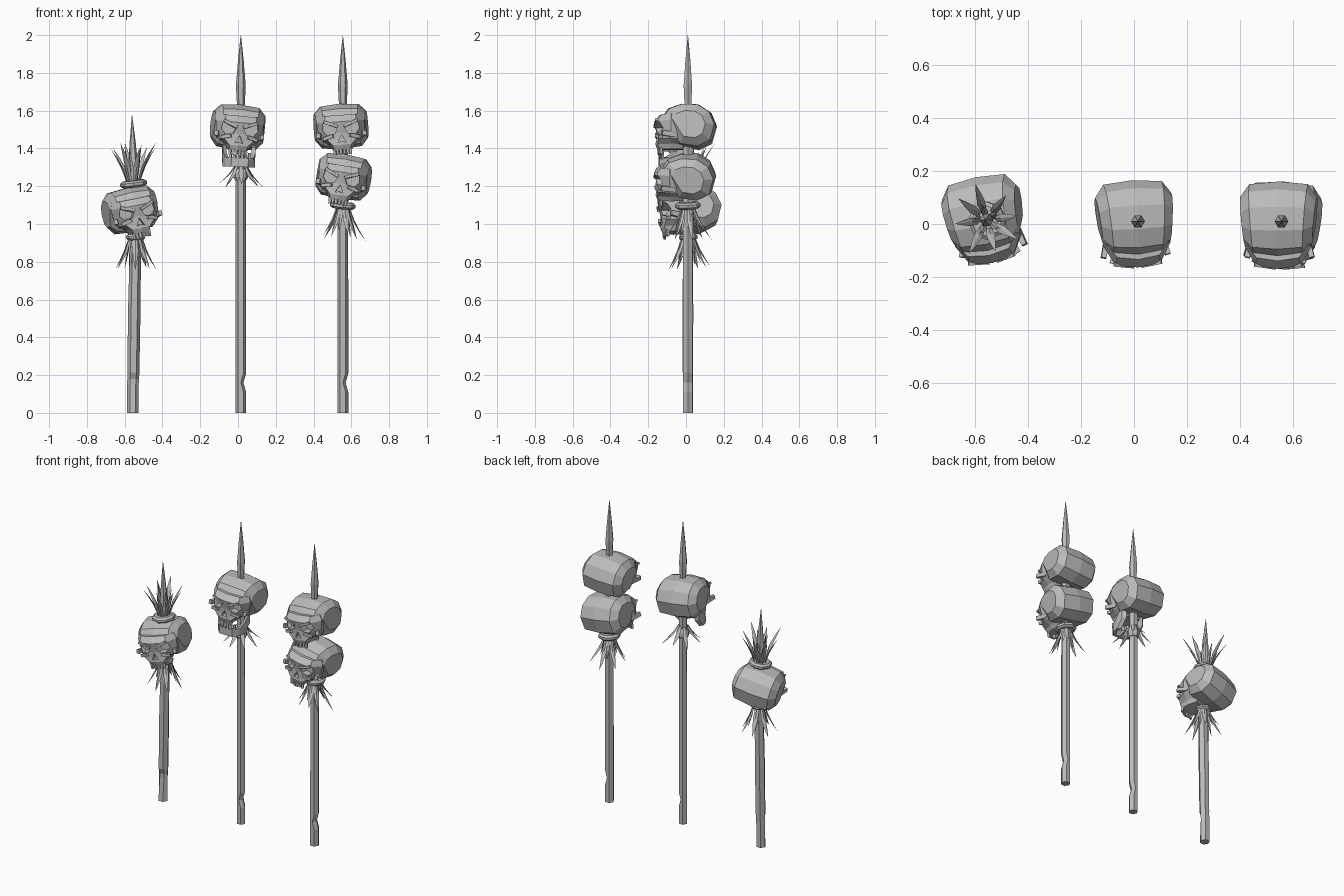
import bpy, bmesh, math, random
from mathutils import Vector, Matrix, Euler

random.seed(4)
cube = bpy.data.objects.get("Cube")
if cube:
    bpy.data.objects.remove(cube)

grey = bpy.data.materials.new("weathered_grey")
grey.use_nodes = True
COLOUR = (0.5, 0.5, 0.5, 1)
grey.diffuse_color = COLOUR
grey.node_tree.nodes["Principled BSDF"].inputs["Base Color"].default_value = COLOUR


def finish(bm, name):
    bmesh.ops.recalc_face_normals(bm, faces=bm.faces[:])
    mesh = bpy.data.meshes.new(name)
    bm.to_mesh(mesh)
    bm.free()
    mesh.materials.append(grey)
    obj = bpy.data.objects.new(name, mesh)
    bpy.context.collection.objects.link(obj)
    return obj


def loft(bm, rings):
    """Skin closed rings of points and cap both ends."""
    loops = [[bm.verts.new(p) for p in ring] for ring in rings]
    n = len(loops[0])
    for a, b in zip(loops, loops[1:]):
        for i in range(n):
            bm.faces.new((a[i], a[(i + 1) % n], b[(i + 1) % n], b[i]))
    bm.faces.new(loops[0])
    bm.faces.new(loops[-1])


def box(bm, centre, size, rot=(0, 0, 0)):
    bmesh.ops.create_cube(bm, size=1, matrix=Matrix.LocRotScale(
        Vector(centre), Euler(rot), Vector(size)))


def circle(x, y, z, r, n=6):
    return [Vector((x + r * math.cos(math.tau * i / n), y + r * math.sin(math.tau * i / n), z))
            for i in range(n)]


# ---- skull parts, centred on the cranium, face towards -y ----
def cranium(bm):
    profile = [(-.125, .05), (-.09, .10), (-.02, .125), (.07, .122), (.135, .08),
               (.165, .01), (.14, -.08), (.07, -.115), (-.03, -.10), (-.08, -.02)]
    rings = []
    for x, s in ((-.135, .6), (-.1, .93), (0, 1), (.1, .93), (.135, .6)):
        ring = []
        for y, z in profile:
            yy, zz = .02 + (y - .02) * s, .01 + (z - .01) * s
            ring.append((x * (1 + yy * .7), yy, zz))
        rings.append(ring)
    loft(bm, rings)


def face_block(bm):
    # height, front half width, side half width, front depth
    levels = [(-.118, .042, .052, -.135), (-.092, .05, .068, -.145), (-.065, .075, .108, -.14),
              (-.03, .08, .122, -.14), (.03, .085, .128, -.152), (.065, .08, .115, -.122)]
    rings = []
    for z, wf, ws, yf in levels:
        half = [(wf, yf), (ws, -.075), (ws * .92, -.01)]
        pts = [(0, yf - .012)] + half + [(-x, y) for x, y in reversed(half)]
        rings.append([(x, y, z) for x, y in pts])
    loft(bm, rings)


def socket_cutter(bm):
    eye = [(.022, -.004), (.092, .026), (.098, -.012), (.075, -.036), (.034, -.032)]
    nose = [(0, -.038), (.021, -.08), (0, -.074), (-.021, -.08)]
    for shape, depth in ((eye, -.1), ([(-x, z) for x, z in eye], -.1), (nose, -.12)):
        loft(bm, [[(x, y, z) for x, z in shape] for y in (-.3, depth)])


def skull_trim(bm):
    for s in (-1, 1):
        # slanted brow ridges, cheekbones and cheek arches
        box(bm, (s * .052, -.15, .02), (.08, .022, .014), (0, -s * .4, s * .15))
        box(bm, (s * .068, -.138, -.05), (.055, .026, .018), (0, s * .25, s * .35))
        box(bm, (s * .113, -.085, -.042), (.02, .075, .026), (-.15, 0, s * .25))
        for x, h in ((.008, .03), (.025, .026), (.041, .034)):
            box(bm, (s * x, -.14 + x * .3, -.128), (.013, .014, h), (0, s * .06, s * .3))


def make_skull_mesh():
    bm = bmesh.new()
    face_block(bm)
    face = finish(bm, "skull_face")
    bm = bmesh.new()
    socket_cutter(bm)
    cutter = finish(bm, "socket_cutter")
    cutter.hide_render = True
    mod = face.modifiers.new("sockets", "BOOLEAN")
    mod.operation, mod.solver, mod.object = "DIFFERENCE", "EXACT", cutter
    cut = bpy.data.meshes.new_from_object(
        face.evaluated_get(bpy.context.evaluated_depsgraph_get()))
    bm = bmesh.new()
    cranium(bm)
    skull_trim(bm)
    bmesh.ops.recalc_face_normals(bm, faces=bm.faces[:])
    bm.from_mesh(cut)
    for f in bm.faces:
        f.material_index = 0
    mesh = bpy.data.meshes.new("skull")
    bm.to_mesh(mesh)
    bm.free()
    mesh.materials.append(grey)
    for o in (face, cutter):
        bpy.data.objects.remove(o)
    return mesh


def place(obj, loc, rot):
    obj.location, obj.rotation_euler = loc, rot


skull_mesh = make_skull_mesh()
SKULLS = {"left_leaning_skull": ((-.56, .015, 1.07), (0, -.2, .2)),
          "jawed_skull": ((.003, 0, 1.507), (0, .1, .06)),
          "upper_skull": ((.545, -.005, 1.512), (0, -.07, 0)),
          "lower_skull": ((.555, -.005, 1.245), (0, .16, -.05))}
for name, (loc, rot) in SKULLS.items():
    skull = bpy.data.objects.new(name, skull_mesh)
    bpy.context.collection.objects.link(skull)
    place(skull, loc, rot)

# ---- hanging lower jaw: a bent strip with teeth ----
bm = bmesh.new()
half = [(.088, -.01, -.07), (.086, -.06, -.125), (.076, -.105, -.155), (.045, -.142, -.158)]
path = half + [(-x, y, z) for x, y, z in reversed(half)]
rings = []
for x, y, top in path:
    low = max(-.215, -.205 - .9 * min(0, .5 * (-.06 - y))) if y < -.05 else -.15
    rings.append([(x, y, low), (x, y, top), (x * .78, y + .018, top), (x * .78, y + .018, low)])
loft(bm, rings)
for s in (-1, 1):
    for x, h in ((.01, .032), (.03, .042), (.05, .034)):
        box(bm, (s * x, -.138 + x * .2, -.146), (.013, .013, h), (0, 0, s * .3))
place(finish(bm, "lower_jaw"), (.008, 0, 1.507), (0, .04, .06))


# ---- poles with a chipped notch, and their spear points ----
def pole(name, x, y, levels, notch, notch_z):
    bm = bmesh.new()
    rings = []
    for z, r, dx in levels:
        ring = circle(x + dx, y, z, r)
        if abs(z - notch_z) < .02:
            for i, p in enumerate(ring):
                if (p - Vector((x + dx, y, z))).dot(notch) > r * .4:
                    ring[i] = p - notch * .014
        rings.append(ring)
    loft(bm, rings)
    finish(bm, name)


def spear(name, x, y, z, top, tip_dx=0):
    bm = bmesh.new()
    h = top - z
    loft(bm, [circle(x, y, z - .1, .018), circle(x, y, z, .02), circle(x, y, z + h * .3, .026),
              circle(x + tip_dx * .5, y, z + h * .65, .015), circle(x + tip_dx, y, top, .001)])
    finish(bm, name)


def straight(top, r):
    return [(0, r, 0), (.11, r, 0), (.16, r, 0), (.21, r, 0), (top, r * .97, 0)]


RIGHT, FRONT = Vector((1, 0, 0)), Vector((0, -1, 0))
pole("middle_pole", .015, .01, straight(1.55, .028), RIGHT, .16)
pole("right_pole", .555, .01, straight(1.55, .029), RIGHT, .16)
pole("left_pole", -.557, .01, [(0, .031, 0), (.15, .031, 0), (.18, .031, .002), (.215, .032, .003),
                               (.55, .033, .008), (.95, .029, .015)], FRONT, .165)
spear("middle_spear_point", .015, .01, 1.62, 2)
spear("right_spear_point", .555, .01, 1.62, 1.995)
spear("left_spear_point", -.555, .015, 1.2, 1.575, -.006)


# ---- bindings ----
def binding(name, loc, r, h, tilt=0):
    bm = bmesh.new()
    loft(bm, [circle(0, 0, z * h, r * k, 8) for z, k in ((-.5, .8), (-.2, 1), (.2, 1), (.5, .8))])
    place(finish(bm, name), loc, (.05, tilt, 0))


binding("left_binding", (-.553, .012, 1.213), .072, .035, -.12)
binding("left_lower_binding", (-.543, .012, .93), .05, .03)
binding("right_binding", (.555, .01, 1.098), .068, .035, .1)
binding("middle_collar", (.015, .01, 1.262), .039, .06)


# ---- tufts of pointed leaves ----
def tuft(name, centre, count, start, reach, rise, width, turn=0):
    bm = bmesh.new()
    for i in range(count):
        a = turn + math.tau * i / count + random.uniform(-.12, .12)
        out, side = Vector((math.cos(a), math.sin(a), 0)), Vector((-math.sin(a), math.cos(a), 0))
        far, high = reach * random.uniform(.85, 1.1), rise * random.uniform(.85, 1.1)
        rings = []
        for t, w in ((0, .6), (.45, 1), (.75, .6), (1, .03)):
            mid = Vector(centre) + out * (start + (far - start) * t ** 1.4)
            mid.z += high * t
            rings.append([mid + side * width * w, mid + out * width * w * .35,
                          mid - side * width * w, mid - out * width * w * .35])
        loft(bm, rings)
    finish(bm, name)


tuft("left_crown_outer", (-.555, .015, 1.215), 8, .03, .135, .2, .016, .2)
tuft("left_crown_inner", (-.555, .015, 1.215), 5, .02, .055, .19, .014, .5)
tuft("left_skirt_outer", (-.543, .012, .94), 7, .03, .115, -.19, .016, .1)
tuft("left_skirt_inner", (-.543, .012, .94), 5, .03, .065, -.17, .014, .6)
tuft("right_skirt_outer", (.555, .01, 1.095), 8, .03, .115, -.17, .015, .15)
tuft("right_skirt_inner", (.555, .01, 1.095), 5, .03, .06, -.15, .014, .5)
tuft("middle_skirt", (.015, .01, 1.31), 8, .03, .12, -.11, .014, .1)
